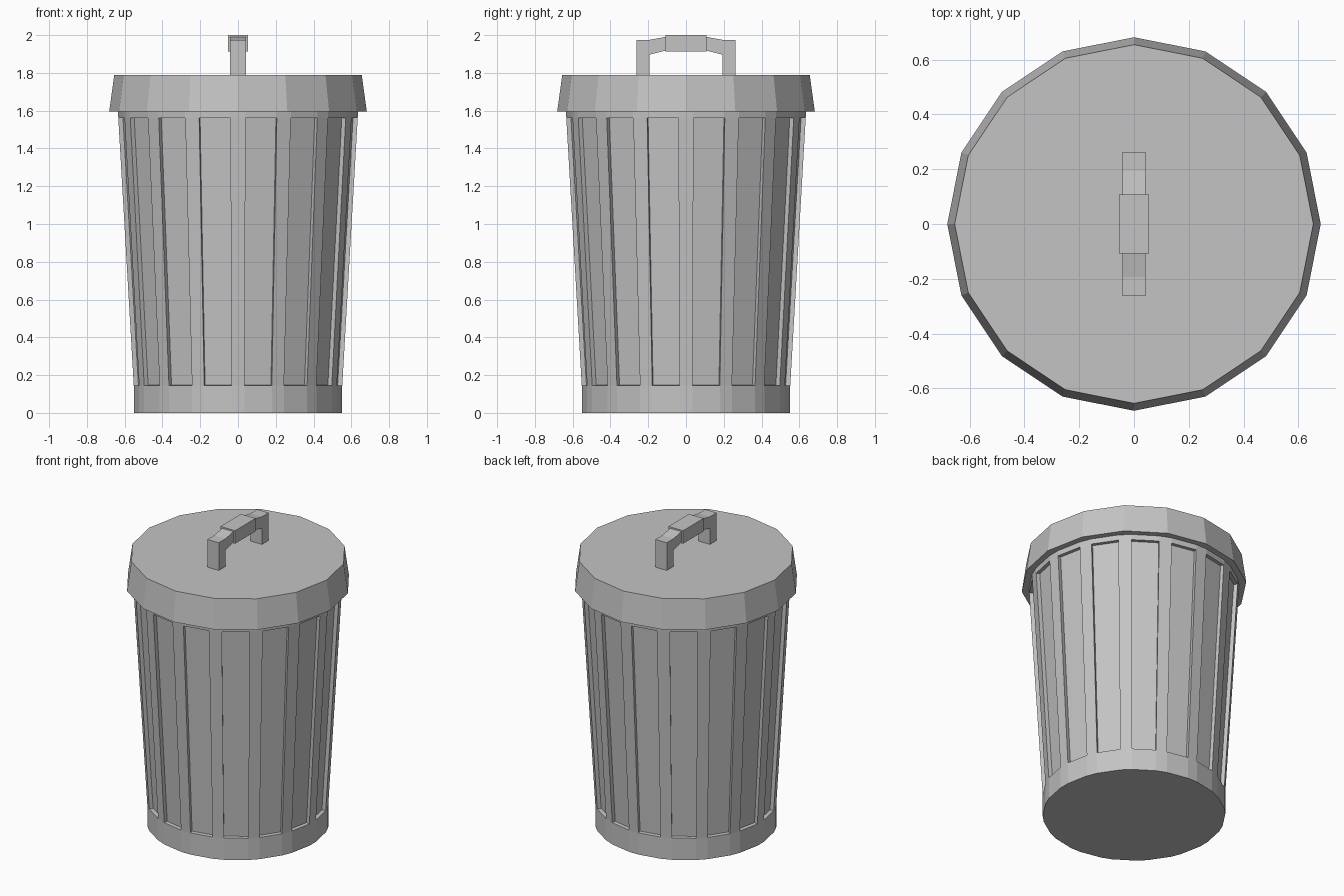
import bpy, bmesh
from math import sin, cos, pi

cube = bpy.data.objects.get("Cube")
if cube:
    bpy.data.objects.remove(cube, do_unlink=True)

GREY = (0.55, 0.55, 0.55, 1)
metal = bpy.data.materials.new("galvanised grey")
metal.use_nodes = True
metal.diffuse_color = GREY
metal.node_tree.nodes["Principled BSDF"].inputs["Base Color"].default_value = GREY

SIDES = 16
STEP = 2 * pi / SIDES


def finish(bm, name):
    bmesh.ops.recalc_face_normals(bm, faces=bm.faces[:])
    mesh = bpy.data.meshes.new(name)
    bm.to_mesh(mesh)
    bm.free()
    mesh.materials.append(metal)
    obj = bpy.data.objects.new(name, mesh)
    bpy.context.collection.objects.link(obj)
    return obj


def loft(bm, angles, profile):
    """Closed stack of rings; returns the side faces, one list per band."""
    rings = [[bm.verts.new((r * cos(a), r * sin(a), z)) for a in angles]
             for r, z in profile]
    n = len(angles)
    bands = [[bm.faces.new((lo[i], lo[(i + 1) % n], hi[(i + 1) % n], hi[i]))
              for i in range(n)] for lo, hi in zip(rings, rings[1:])]
    bm.faces.new(rings[0][::-1])
    bm.faces.new(rings[-1])
    return bands


# Tapered can: narrow ribs alternate with wide recessed panels
half_rib = 0.063
angles = [i * STEP + s * half_rib for i in range(SIDES) for s in (-1, 1)]
bm = bmesh.new()
bands = loft(bm, angles, [(0.553, 0), (0.553, 0.145), (0.635, 1.56), (0.637, 1.62)])
bm.normal_update()
bmesh.ops.inset_individual(bm, faces=bands[1][1::2], thickness=0, depth=-0.025)
finish(bm, "can_body")

# Lid with flared rim
bm = bmesh.new()
loft(bm, [i * STEP for i in range(SIDES)], [(0.682, 1.595), (0.655, 1.79)])
finish(bm, "lid")


def extrude_profile(name, outline, half_width):
    """Extrude a (y, z) outline across x."""
    bm = bmesh.new()
    face = bm.faces.new([bm.verts.new((-half_width, y, z)) for y, z in outline])
    new = bmesh.ops.extrude_face_region(bm, geom=[face])["geom"]
    bmesh.ops.translate(bm, vec=(2 * half_width, 0, 0),
                        verts=[v for v in new if isinstance(v, bmesh.types.BMVert)])
    return finish(bm, name)


# Handle: two bent arms and a thicker grip between them
arm = [(0.263, 1.78), (0.263, 1.975), (0.193, 1.975), (0.1, 1.992),
       (0.1, 1.92), (0.193, 1.897), (0.193, 1.78)]
for side, s in (("back", 1), ("front", -1)):
    extrude_profile("handle_arm_" + side, [(s * y, z) for y, z in arm], 0.042)
extrude_profile("handle_grip", [(-0.108, 1.913), (0.108, 1.913), (0.108, 2), (-0.108, 2)], 0.054)
